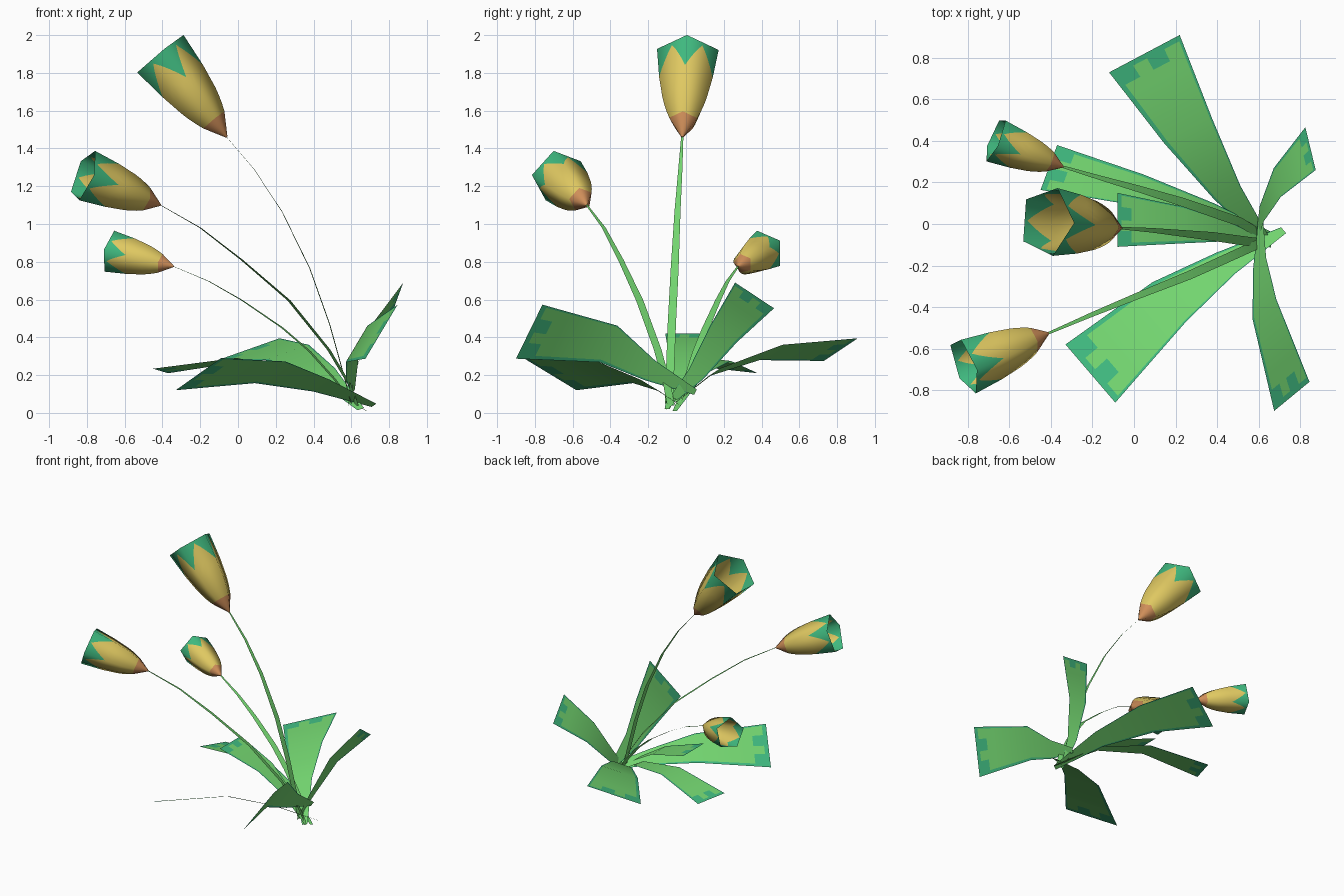
import bpy
import math
from mathutils import Vector

cube = bpy.data.objects.get("Cube")
if cube:
    bpy.data.objects.remove(cube, do_unlink=True)


def material(name, rgb):
    mat = bpy.data.materials.new(name)
    mat.use_nodes = True
    color = (*rgb, 1)
    mat.diffuse_color = color
    bsdf = mat.node_tree.nodes["Principled BSDF"]
    bsdf.inputs["Base Color"].default_value = color
    bsdf.inputs["Roughness"].default_value = 0.9
    return mat


LEAF = material("leaf green", (0.17, 0.66, 0.16))
TEAL = material("teal green", (0.05, 0.48, 0.21))
PETAL = material("petal yellow", (0.74, 0.58, 0.12))
BROWN = material("orange brown", (0.62, 0.27, 0.1))


def sheet(name, rows, mats, pick, closed=False):
    """Skin a grid of points; pick(row, column) gives the material slot."""
    n = len(rows[0])
    faces, slots = [], []
    for i in range(len(rows) - 1):
        for j in range(n if closed else n - 1):
            k = (j + 1) % n
            faces.append((i * n + j, i * n + k, (i + 1) * n + k, (i + 1) * n + j))
            slots.append(pick(i, j))
    mesh = bpy.data.meshes.new(name)
    mesh.from_pydata([p for row in rows for p in row], [], faces)
    for mat in mats:
        mesh.materials.append(mat)
    for poly, slot in zip(mesh.polygons, slots):
        poly.material_index = slot
        poly.use_smooth = True
    mesh.update()
    obj = bpy.data.objects.new(name, mesh)
    bpy.context.collection.objects.link(obj)
    return obj


def along(points, t):
    """Point on a bent line, with t from 0 to 1 over equal shares of its segments."""
    spans = len(points) - 1
    i = min(int(t * spans + 1e-6), spans - 1)
    return Vector(points[i]).lerp(Vector(points[i + 1]), t * spans - i)


# Leaves: bent blades widening from the root to a blunt end with teal edges
def leaf(name, spine, half):
    half = Vector(half)
    steps = [0, 1 / 3, 2 / 3, 0.88, 0.93, 0.98, 1]
    across = [-1, -0.86, -0.4, 0, 0.5, 0.93, 1]
    last = len(steps) - 2
    rows = []
    for t in steps:
        width = 0.1 + 0.9 * t ** 1.1
        rows.append([along(spine, t) + half * width * u for u in across])

    def pick(i, j):
        border = j in (0, len(across) - 2) or i == last
        blotch = (j == 1 and i >= last - 1) or (j == 3 and i == last - 1)
        return 1 if border or blotch else 0

    sheet(name, rows, [LEAF, TEAL], pick)


leaf("back_leaf", [(0.65, -0.1, 0.02), (0.45, 0.15, 0.215), (0.26, 0.45, 0.32), (0.05, 0.82, 0.335)],
     (0.17, 0.09, 0.06))
leaf("front_right_leaf", [(0.72, -0.03, 0.04), (0.44, -0.19, 0.145), (0.17, -0.375, 0.215), (-0.21, -0.72, 0.205)],
     (0.12, -0.14, 0.085))
leaf("front_left_leaf", [(0.61, 0.05, 0.11), (0.605, -0.19, 0.225), (0.628, -0.41, 0.365), (0.76, -0.83, 0.43)],
     (0.085, 0.07, 0.143))
leaf("back_left_leaf", [(0.585, -0.1, 0.04), (0.615, 0.05, 0.2), (0.69, 0.2, 0.42), (0.85, 0.363, 0.622)],
     (0.025, -0.103, 0.068))
leaf("right_leaf", [(0.68, -0.06, 0.01), (0.37, 0.06, 0.21), (0.02, 0.165, 0.283), (-0.41, 0.272, 0.222)],
     (-0.04, -0.108, 0.012))
leaf("short_leaf", [(0.66, -0.1, 0.02), (0.45, -0.035, 0.19), (0.24, -0.005, 0.32), (-0.08, 0.02, 0.42)],
     (0, 0.13, 0))


# Stems: thin ribbons tapering toward the flower
def stem(name, points):
    side = (Vector(points[-1]) - Vector(points[0])).cross(Vector((0, 0, 1))).normalized()
    rows = []
    for i, point in enumerate(points):
        half = side * min(0.022, 0.006 + 0.03 * (1 - i / (len(points) - 1)))
        rows.append([Vector(point) - half, Vector(point) + half])
    sheet(name, rows, [LEAF], lambda i, j: 0)


# Radius of the flower cup along its length
PROFILE = [(0, 0.03), (0.22, 0.5), (0.4, 0.7), (0.7, 0.89), (1, 1)]


def cup_radius(t):
    for (a, ra), (b, rb) in zip(PROFILE, PROFILE[1:]):
        if t <= b:
            return ra + (rb - ra) * (t - a) / (b - a)


# Flowers: open five-sided cups with a brown base and teal petal tips
def flower(name, base, rim, corner, radius):
    base, rim, corner = Vector(base), Vector(rim), Vector(corner)
    axis = (rim - base).normalized()
    right = corner - rim
    right = (right - axis * right.dot(axis)).normalized()
    up = axis.cross(right)
    sub = 8
    corners = [right * math.cos(math.tau * k / 5) + up * math.sin(math.tau * k / 5) for k in range(6)]
    spokes = [(corners[k].lerp(corners[k + 1], s / sub), abs(2 * s / sub - 1))
              for k in range(5) for s in range(sub)]
    bands = 6
    rows, normals = [], []
    for i in range(bands + 3):
        row = []
        for spoke, near in spokes:
            tip = 0.965 - 0.3 * near ** 1.1
            if i == 0:
                t = 0
            elif i == bands + 2:
                t = 1
            else:
                t = 0.2 + (tip - 0.2) * (i - 1) / bands
            row.append(base.lerp(rim, t) + spoke * radius * cup_radius(t))
            slope = 0.7 - 0.55 * min(1, t * 1.6)
            normals.append((spoke.normalized() - axis * slope).normalized())
        rows.append(row)
    obj = sheet(name, rows, [PETAL, TEAL, BROWN],
                lambda i, j: 2 if i == 0 else (1 if i > bands else 0), closed=True)
    # Rounded shading over the five flat sides
    obj.data.normals_split_custom_set_from_vertices(normals)


top = (-0.06, -0.02, 1.46)
stem("tall_stem", [(0.6, -0.09, 0.05), (0.56, -0.085, 0.2), (0.485, -0.075, 0.47), (0.38, -0.06, 0.765),
                   (0.233, -0.045, 1.066), (0.085, -0.03, 1.29), top])
flower("tall_flower", top, (-0.42, 0.012, 1.89), (-0.29, 0.005, 2), 0.172)

top = (-0.41, -0.525, 1.1)
stem("front_stem", [(0.63, -0.08, 0.04), (0.59, -0.1, 0.15), (0.48, -0.15, 0.335), (0.27, -0.245, 0.595),
                    (0.02, -0.345, 0.81), (-0.2, -0.435, 0.98), top])
flower("front_flower", top, (-0.815, -0.68, 1.255), (-0.755, -0.7, 1.385), 0.146)

top = (-0.34, 0.275, 0.775)
stem("back_stem", [(0.6, -0.045, 0.06), (0.51, 0.01, 0.18), (0.38, 0.055, 0.325), (0.235, 0.105, 0.45),
                   (0.02, 0.17, 0.597), (-0.155, 0.22, 0.697), top])
flower("back_flower", top, (-0.668, 0.41, 0.853), (-0.643, 0.373, 0.955), 0.117)
